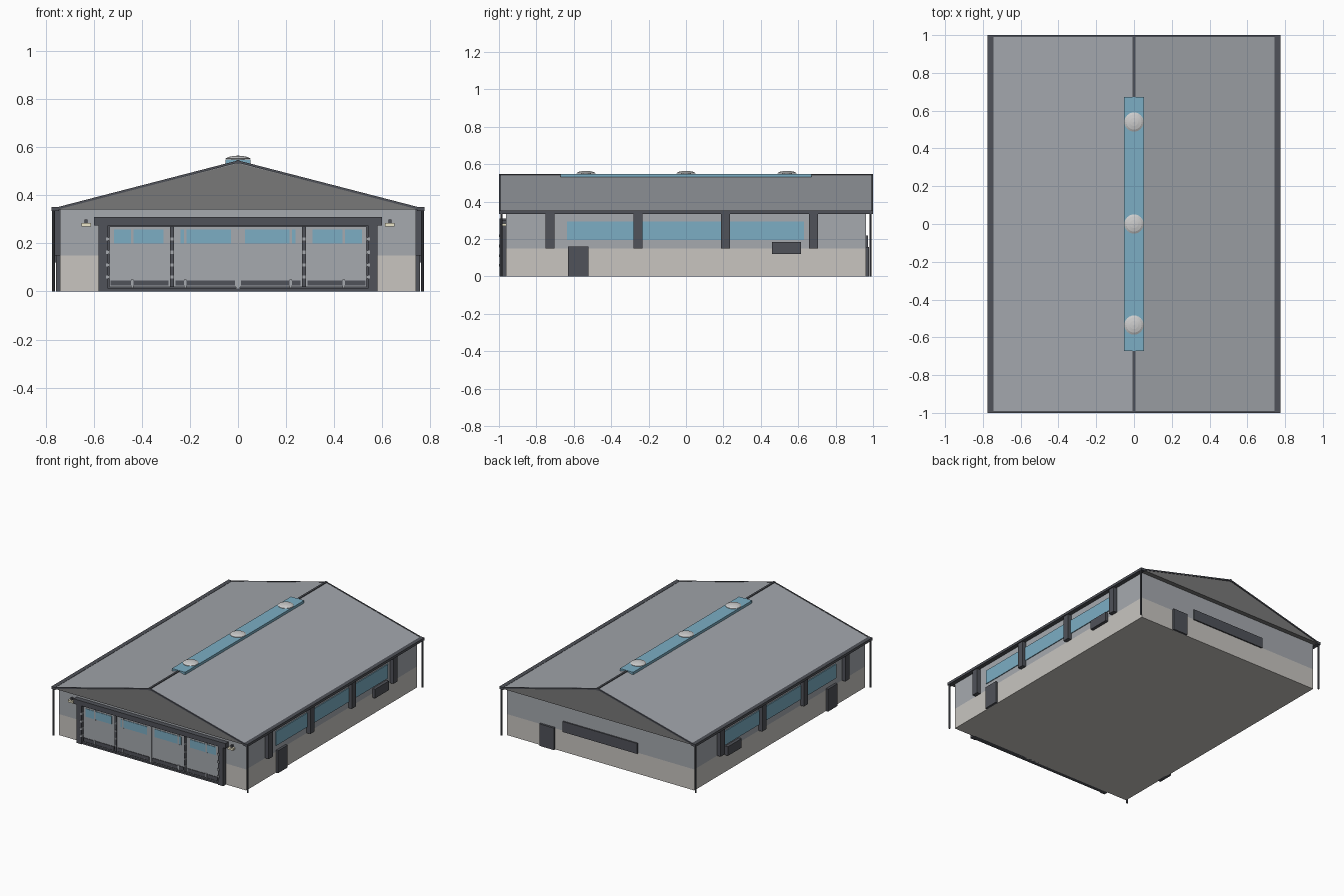
import bpy, bmesh, math

if "Cube" in bpy.data.objects:
    bpy.data.objects.remove(bpy.data.objects["Cube"])

def mat(name, r, g, b):
    m = bpy.data.materials.new(name)
    m.diffuse_color = (r, g, b, 1)
    m.use_nodes = True
    m.node_tree.nodes["Principled BSDF"].inputs["Base Color"].default_value = m.diffuse_color
    return m

DARK = mat("dark_trim", 0.08, 0.085, 0.1)
GLASS = mat("glass", 0.2, 0.42, 0.55)
ROOF = mat("roof_metal", 0.36, 0.38, 0.41)
GABLE = mat("gable_grey", 0.19, 0.19, 0.19)
UPPER = mat("cladding", 0.38, 0.4, 0.43)
LOWER = mat("plinth", 0.58, 0.56, 0.53)
LAMP = mat("lamp_cream", 0.85, 0.8, 0.6)

def finish(name, bm, m):
    bmesh.ops.recalc_face_normals(bm, faces=bm.faces)
    me = bpy.data.meshes.new(name)
    bm.to_mesh(me)
    bm.free()
    ob = bpy.data.objects.new(name, me)
    bpy.context.collection.objects.link(ob)
    if m:
        me.materials.append(m)
    return ob

def box(name, x0, x1, y0, y1, z0, z1, m=None):
    bm = bmesh.new()
    bmesh.ops.create_cube(bm, size=1)
    for v in bm.verts:
        v.co = ((x0 + x1) / 2 + v.co.x * (x1 - x0),
                (y0 + y1) / 2 + v.co.y * (y1 - y0),
                (z0 + z1) / 2 + v.co.z * (z1 - z0))
    return finish(name, bm, m)

def pair(name, x0, x1, *rest):
    box(name + "_right", x0, x1, *rest)
    box(name + "_left", -x1, -x0, *rest)

def extrude_y(name, profile, y0, y1, m):
    bm = bmesh.new()
    f = bm.faces.new([bm.verts.new((x, y0, z)) for x, z in profile])
    r = bmesh.ops.extrude_face_region(bm, geom=[f])
    bmesh.ops.translate(bm, vec=(0, y1 - y0, 0),
                        verts=[v for v in r["geom"] if isinstance(v, bmesh.types.BMVert)])
    return finish(name, bm, m)

def lathe(name, profile, x, y, m, n=24):
    bm = bmesh.new()
    vs = [bm.verts.new((r, 0, z)) for r, z in profile]
    es = [bm.edges.new(p) for p in zip(vs, vs[1:])]
    bmesh.ops.spin(bm, geom=vs + es, axis=(0, 0, 1), cent=(0, 0, 0), angle=math.tau, steps=n)
    bmesh.ops.remove_doubles(bm, verts=bm.verts, dist=1e-5)
    bmesh.ops.translate(bm, vec=(x, y, 0), verts=bm.verts)
    return finish(name, bm, m)

# walls
WX, WY = 0.74, 0.963
box("lower_wall", -WX, WX, -WY, WY, 0, 0.15, LOWER)
box("upper_wall", -WX, WX, -WY, WY, 0.15, 0.342, UPPER)

# roof: solid gable, metal sheet on top, rake trims
EX, EZ, RZ, T = 0.765, 0.345, 0.543, 0.01
extrude_y("gable_body", [(-EX, 0.34), (EX, 0.34), (0, RZ - T)], -0.996, 0.996, GABLE)
sheet = [(-EX, EZ - T), (0, RZ - T), (EX, EZ - T), (EX, EZ), (0, RZ), (-EX, EZ)]
extrude_y("roof_sheet", sheet, -0.99, 0.99, ROOF)
for tag, y in (("front", -1), ("back", 0.99)):
    extrude_y("rake_trim_" + tag, [(x, z + 0.002) for x, z in sheet], y, y + 0.01, DARK)
box("ridge_cap", -0.007, 0.007, -1, 1, 0.53, 0.547, DARK)
box("skylight", -0.052, 0.052, -0.672, 0.672, 0.531, 0.549, GLASS)
for i, y in enumerate((-0.535, 0, 0.54)):
    v = lathe(f"roof_vent_{i}", [(0, 0.535), (0.026, 0.535), (0.026, 0.55), (0.051, 0.55),
              (0.051, 0.553), (0.04, 0.559), (0.022, 0.563), (0, 0.565)], 0, y, None)

# gutters and downpipes
pair("gutter", 0.745, 0.775, -1, 1, 0.334, 0.352, DARK)
for sx in (-1, 1):
    for sy in (-1, 1):
        lathe(f"downpipe_{sx}_{sy}", [(0, 0), (0.006, 0), (0.006, 0.342), (0, 0.342)],
              sx * 0.768, sy * 0.986, DARK, 10)

# side walls: pilasters, window band, service door, wall unit
for i in range(4):
    y = -0.726 + i * 0.469
    pair(f"pilaster_{i}", WX - 0.01, 0.768, y - 0.024, y + 0.024, 0.15, 0.342, DARK)
pair("side_window", WX - 0.01, 0.746, -0.635, 0.63, 0.195, 0.295, GLASS)
pair("side_door", WX - 0.01, 0.757, -0.63, -0.522, 0, 0.16, DARK)
pair("wall_unit", WX - 0.01, 0.762, 0.46, 0.615, 0.12, 0.185, DARK)

# back wall: door and louvre strip
box("back_door", 0.36, 0.475, WY - 0.01, 0.978, 0, 0.157, DARK)
box("back_louvre", -0.295, 0.295, WY - 0.01, 0.972, 0.145, 0.22, DARK)

# front hangar door: frame, leaves, windows, rails, hinges
pair("door_post", 0.54, 0.58, -0.996, -WY + 0.01, 0, 0.28, DARK)
box("door_lintel", -0.6, 0.6, -0.998, -WY + 0.01, 0.275, 0.31, DARK)
box("door_backing", -0.54, 0.54, -0.974, -WY + 0.01, 0, 0.275, DARK)
box("door_track", -0.545, 0.545, -0.99, -0.97, 0, 0.012, DARK)
pair("outer_leaf", 0.282, 0.535, -0.982, -0.97, 0.018, 0.27, UPPER)
pair("inner_leaf", 0.003, 0.267, -0.982, -0.97, 0.018, 0.27, UPPER)
pair("outer_glass", 0.31, 0.515, -0.985, -0.98, 0.2, 0.257, GLASS)
pair("inner_glass", 0.03, 0.24, -0.985, -0.98, 0.2, 0.257, GLASS)
pair("outer_kick_rail", 0.29, 0.53, -0.986, -0.98, 0.024, 0.046, DARK)
pair("inner_kick_rail", 0.012, 0.26, -0.986, -0.98, 0.024, 0.046, DARK)
pair("leaf_divider", 0.267, 0.282, -0.99, -0.97, 0.018, 0.27, DARK)
for i, x in enumerate((0.22, 0.44)):
    pair(f"mullion_{i}", x - 0.005, x + 0.005, -0.988, -0.98, 0.195, 0.27, UPPER)
    pair(f"floor_bolt_{i}", x - 0.005, x + 0.005, -0.99, -0.98, 0.015, 0.05, UPPER)
box("centre_stile", -0.008, 0.008, -0.988, -0.97, 0.01, 0.27, UPPER)
for i, z in enumerate((0.06, 0.11, 0.163, 0.218)):
    pair(f"outer_hinge_{i}", 0.535, 0.55, -0.999, -0.98, z - 0.007, z + 0.007, UPPER)
    pair(f"inner_hinge_{i}", 0.267, 0.282, -0.993, -0.98, z - 0.007, z + 0.007, UPPER)

# wall lamps
pair("lamp", 0.612, 0.652, -0.99, -WY + 0.005, 0.27, 0.284, LAMP)
pair("lamp_bracket", 0.626, 0.638, -0.98, -WY + 0.005, 0.284, 0.3, DARK)
